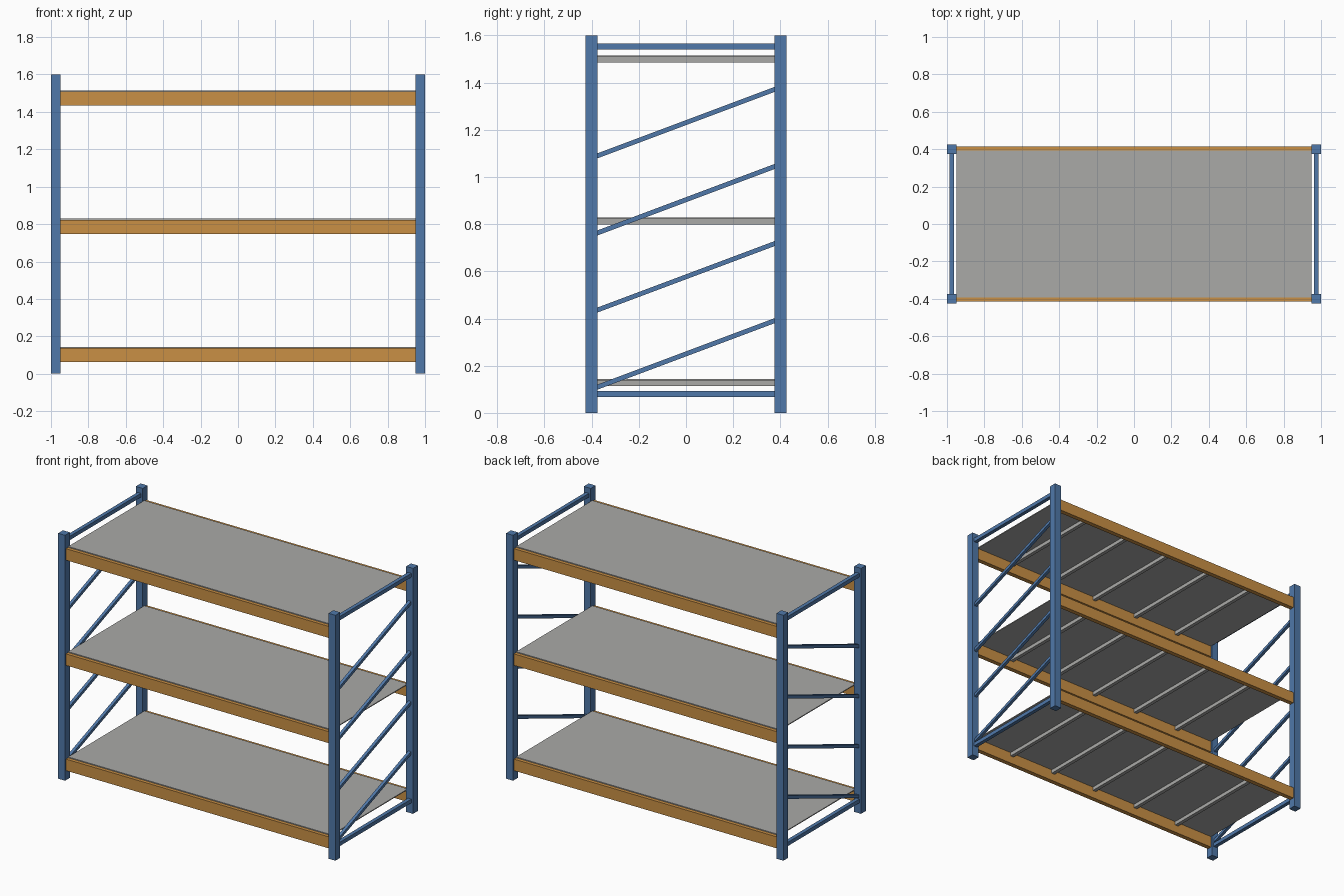
import bpy
import math

cube = bpy.data.objects.get("Cube")
if cube:
    bpy.data.objects.remove(cube, do_unlink=True)


def make_material(name, rgb):
    mat = bpy.data.materials.new(name)
    mat.use_nodes = True
    colour = (*rgb, 1)
    mat.diffuse_color = colour
    mat.node_tree.nodes["Principled BSDF"].inputs["Base Color"].default_value = colour
    return mat


BLUE = make_material("steel blue paint", (0.08, 0.19, 0.40))
ORANGE = make_material("amber beam paint", (0.59, 0.28, 0.06))
GREY = make_material("galvanised grey", (0.40, 0.40, 0.39))


def box(name, centre, size, mat, tilt=0):
    """Box of the given full size, tilted about x."""
    bpy.ops.mesh.primitive_cube_add(size=1, location=centre)
    obj = bpy.context.object
    obj.name = name
    obj.scale = size
    bpy.ops.object.transform_apply(location=False, rotation=False, scale=True)
    obj.rotation_euler.x = tilt
    obj.data.materials.append(mat)
    return obj


HEIGHT = 1.6
POST = 0.05
POST_X = 0.975
POST_Y = 0.4
SIDES = (("right", -1), ("left", 1))
ENDS = (("front", -1), ("back", 1))

# End frames: two posts, two level struts and four rising braces
BRACE_RISE = 0.3
BRACE_RUN = 2 * POST_Y
brace_angle = math.atan2(BRACE_RISE, BRACE_RUN)
brace_length = math.hypot(BRACE_RISE, BRACE_RUN)
for side, sx in SIDES:
    x = sx * POST_X
    for end, sy in ENDS:
        box(f"{end}_{side}_post", (x, sy * POST_Y, HEIGHT / 2),
            (POST, POST, HEIGHT), BLUE)
    for level, z in (("lower", 0.08), ("upper", 1.552)):
        box(f"{side}_{level}_strut", (x, 0, z), (0.025, BRACE_RUN, 0.025), BLUE)
    for i in range(4):
        box(f"{side}_brace_{i + 1}", (x, 0, 0.25 + 0.3267 * i),
            (0.02, brace_length, 0.02), BLUE, brace_angle)

# Shelves: front and back beams, thin deck and cross bars beneath it
DECK = 0.006
for i, top in enumerate((0.143, 0.829, 1.515), 1):
    under = top - DECK
    for end, sy in ENDS:
        box(f"{end}_beam_{i}", (0, sy * POST_Y, under - 0.0375),
            (1.9, 0.03, 0.075), ORANGE)
    box(f"deck_{i}", (0, 0, top - DECK / 2), (1.9, 0.785, DECK), GREY)
    for k in range(-2, 3):
        box(f"deck_{i}_cross_bar_{k + 3}", (k * 0.335, 0, under - 0.012),
            (0.024, 0.77, 0.024), GREY)
